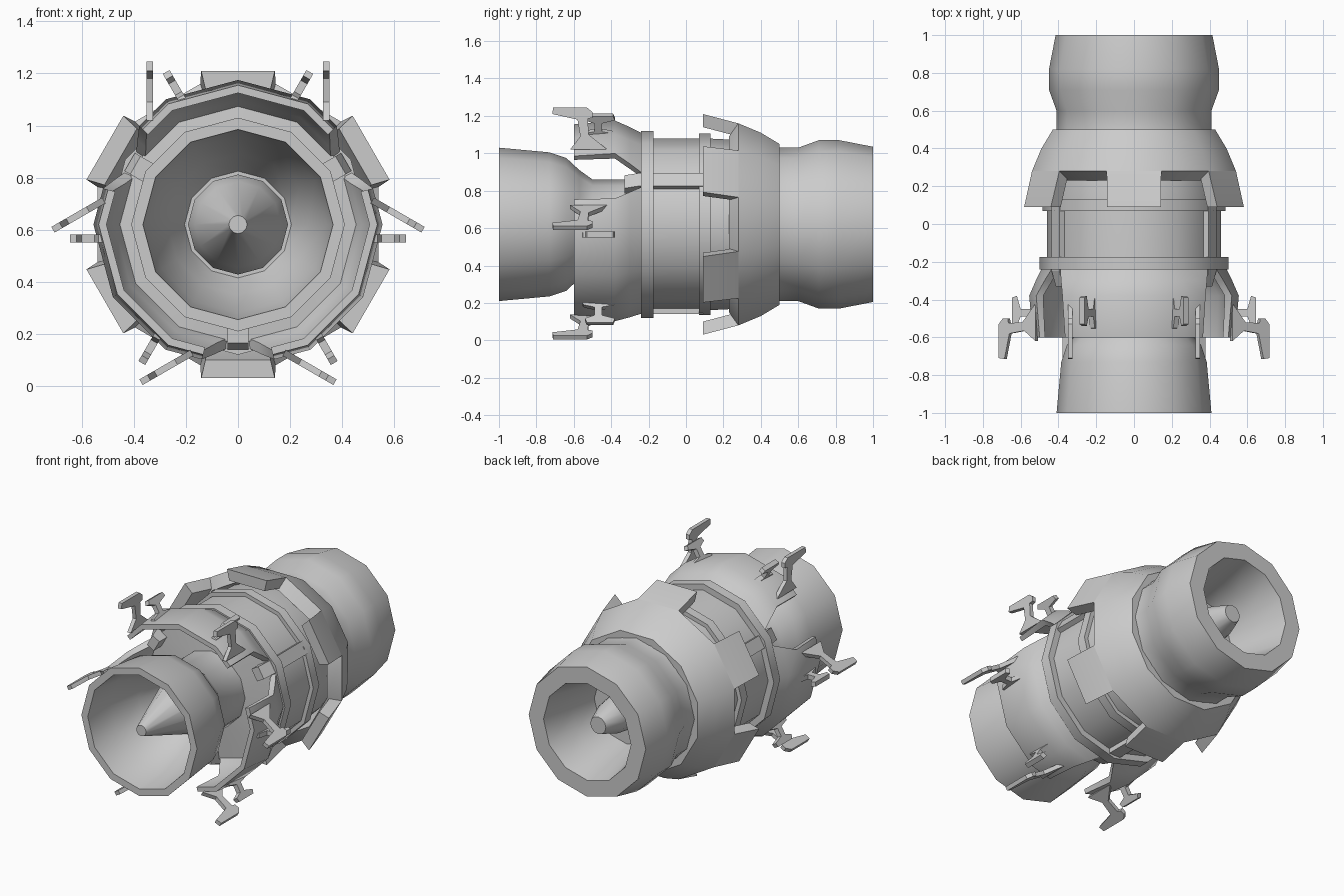
import bpy, bmesh, math
from math import sin, cos, radians

if "Cube" in bpy.data.objects:
    bpy.data.objects.remove(bpy.data.objects["Cube"])

CZ = 0.62            # height of the engine axis
STEP = 30            # 12-sided bodies


def loft(name, loops, caps=True, wrap=False, smooth=True):
    """Skin a list of equal-length closed loops of (x, y, z) measured from the axis."""
    bm = bmesh.new()
    rows = [[bm.verts.new((x, y, z + CZ)) for x, y, z in lp] for lp in loops]
    n = len(rows[0])
    pairs = list(zip(rows, rows[1:])) + ([(rows[-1], rows[0])] if wrap else [])
    for a, b in pairs:
        for i in range(n):
            j = (i + 1) % n
            bm.faces.new((a[i], a[j], b[j], b[i]))
    if caps and not wrap:
        bm.faces.new(rows[0][::-1])
        bm.faces.new(rows[-1])
    bmesh.ops.recalc_face_normals(bm, faces=bm.faces)
    me = bpy.data.meshes.new(name)
    bm.to_mesh(me)
    bm.free()
    if smooth:
        me.shade_smooth()
        me.set_sharp_from_angle(angle=radians(35))
    ob = bpy.data.objects.new(name, me)
    bpy.context.collection.objects.link(ob)
    return ob


def lathe(name, profile, phase=0, wrap=False):
    """Revolve (y, radius) points around the y axis with 12 sides."""
    angs = [radians(phase + STEP * k) for k in range(12)]
    return loft(name, [[(r * cos(a), y, r * sin(a)) for a in angs] for y, r in profile],
                wrap=wrap)


def panel(name, rows, centre, phase=0, inner=()):
    """Thick shell piece; rows are (y, outer r, inner r, half angle)."""
    def pt(r, y, ang):
        off = (ang - phase) % STEP - STEP / 2
        rr = r * cos(radians(STEP / 2)) / cos(radians(off))
        t = radians(ang)
        return (rr * cos(t), y, rr * sin(t))
    loops = []
    for y, ro, ri, half in rows:
        angs = [centre - half] + [centre + d for d in inner] + [centre + half]
        loops.append([pt(ro, y, a) for a in angs] + [pt(ri, y, a) for a in angs[::-1]])
    return loft(name, loops)


def plate(name, outline, ang, offset, thick, side=1, turn=0):
    """Flat plate: outline of (y, u) with u along angle ang, shifted sideways by offset."""
    c, s = cos(radians(ang)), sin(radians(ang))
    ct, st = cos(radians(turn)), sin(radians(turn))
    loops = []
    for v in (offset - thick / 2, offset + thick / 2):
        lp = []
        for y, u in outline:
            x, z = side * (u * c - v * s), u * s + v * c
            lp.append((x * ct - z * st, y, x * st + z * ct))
        loops.append(lp)
    return loft(name, loops, smooth=False)


# Core: front nozzle, waist pipe, main drum and rear nozzle in one turned shell
lathe("core_shell", [
    (-0.50, 0.15), (-0.50, 0.205), (-0.62, 0.27), (-0.80, 0.34), (-1.0, 0.365),
    (-1.0, 0.41), (-0.73, 0.385), (-0.64, 0.355), (-0.57, 0.29), (-0.50, 0.24),
    (-0.27, 0.24), (-0.25, 0.46), (0.10, 0.46), (0.30, 0.45), (0.48, 0.41),
    (0.60, 0.41), (0.71, 0.45), (0.82, 0.45), (1.0, 0.415),
    (1.0, 0.31), (0.78, 0.26), (0.60, 0.23), (0.60, 0.10)])

# Centre cones at both ends
lathe("front_cone", [(-0.98, 0.035), (-0.60, 0.165), (-0.54, 0.192), (-0.48, 0.192)])
lathe("rear_cone", [(0.89, 0.055), (0.76, 0.10), (0.58, 0.125)])

# Raised bands around the drum
lathe("front_band", [(-0.24, 0.44), (-0.24, 0.50), (-0.175, 0.50), (-0.175, 0.44)], wrap=True)
lathe("rear_band", [(0.07, 0.44), (0.07, 0.485), (0.13, 0.485), (0.13, 0.44)], wrap=True)

# Rear cowl with six teeth, faces centred on the teeth
k = 1 / cos(radians(15))
lathe("rear_cowl", [(0.23, 0.47 * k), (0.28, 0.54 * k), (0.40, 0.49 * k),
                    (0.50, 0.43 * k), (0.50, 0.40), (0.40, 0.42)], phase=15, wrap=True)
for i in range(6):
    panel("cowl_tooth", [(0.09, 0.59 * k, 0.52 * k, 13.5), (0.28, 0.54 * k, 0.47 * k, 15),
                         (0.30, 0.53 * k, 0.46 * k, 15)], 30 + 60 * i, phase=15)

# Clamp outlines as (y, distance from axis)
BLADE = [(-0.50, 0.60), (-0.53, 0.625), (-0.71, 0.625), (-0.715, 0.59), (-0.58, 0.56),
         (-0.565, 0.47), (-0.62, 0.40), (-0.42, 0.40), (-0.52, 0.48), (-0.525, 0.565),
         (-0.50, 0.57)]
SPOOL = [(-0.56, 0.50), (-0.55, 0.535), (-0.49, 0.55), (-0.49, 0.60), (-0.54, 0.62),
         (-0.53, 0.645), (-0.39, 0.645), (-0.38, 0.62), (-0.45, 0.60), (-0.45, 0.55),
         (-0.38, 0.535), (-0.38, 0.50)]
RIB = [(-0.33, 0.40), (-0.33, 0.455), (-0.25, 0.48), (0.09, 0.48), (0.09, 0.40)]

# Three-fold front shroud: panels, ribs between them, two clamps on each panel
for turn in (0, 120, 240):
    panel("shroud_panel", [(-0.60, 0.535, 0.505, 45), (-0.38, 0.555, 0.515, 45),
                           (-0.30, 0.52, 0.475, 50), (-0.22, 0.48, 0.44, 56)],
          90 + turn, inner=(-30, 0, 30))
    plate("drum_rib", RIB, 30, 0, 0.08, turn=turn)
    for side in (1, -1):
        plate("clamp_blade", BLADE, 90, -0.338, 0.025, side, turn)
        plate("clamp_spool", SPOOL, 60, 0.054, 0.03, side, turn)
